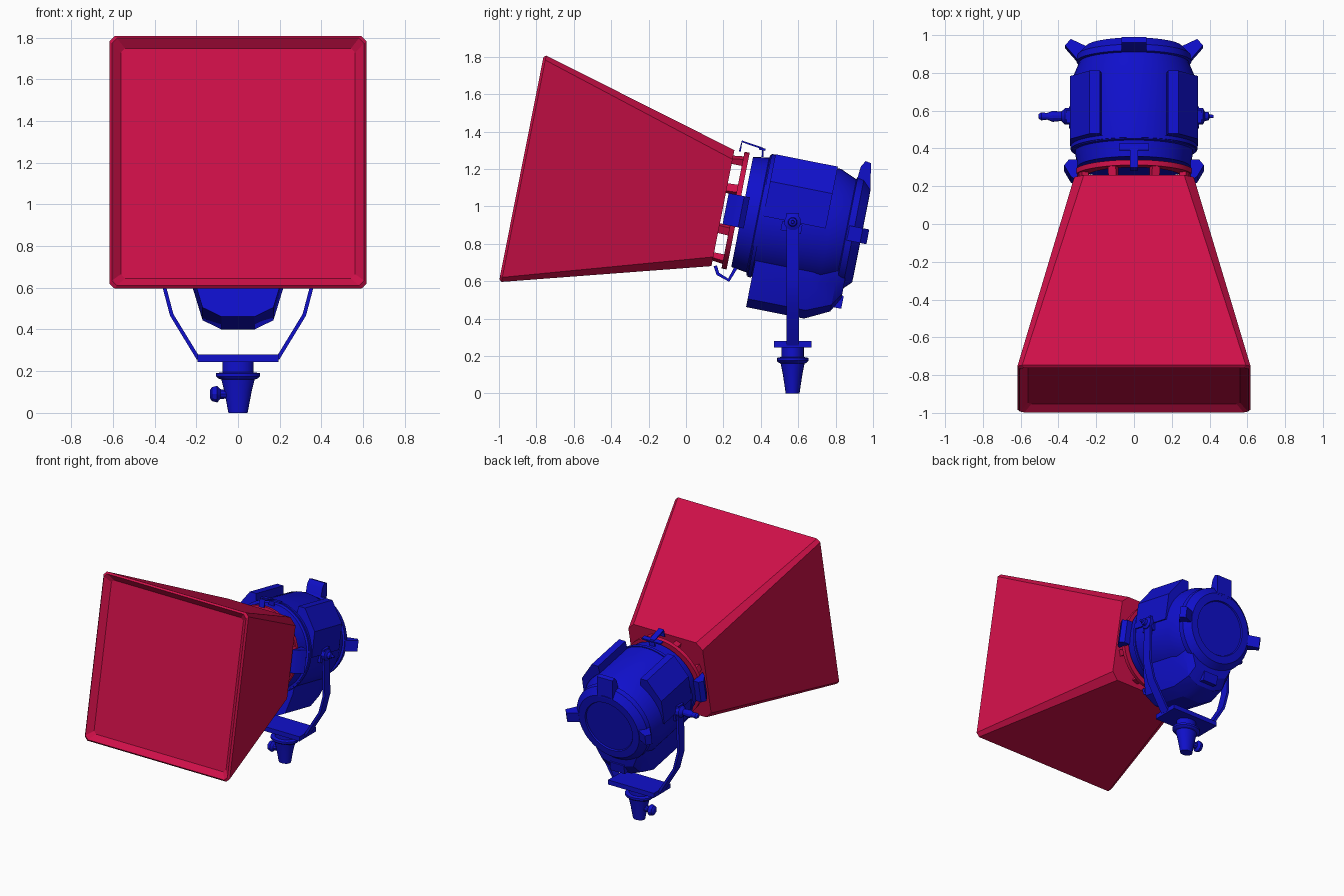
import bpy, bmesh
from math import cos, sin, pi, radians
from mathutils import Matrix, Vector

if "Cube" in bpy.data.objects:
    bpy.data.objects.remove(bpy.data.objects["Cube"])

# The lamp head is built along Y (back is +y) and then tilted about the yoke pivot
PIVOT = Vector((0, 0.57, 0.917))
HEAD = Matrix.Translation(PIVOT) @ Matrix.Rotation(radians(-11.2), 4, 'X')
WORLD = Matrix.Identity(4)
STAND = Matrix.Translation((0, 0.57, 0))


def material(name, rgb):
    m = bpy.data.materials.new(name)
    m.use_nodes = True
    m.diffuse_color = (*rgb, 1)
    m.node_tree.nodes["Principled BSDF"].inputs["Base Color"].default_value = (*rgb, 1)
    return m


RED = material("crimson", (0.62, 0.005, 0.066))
BLUE = material("deep blue", (0.005, 0.005, 0.6))
parts = []


def loft(name, rings, mat, frame=HEAD, closed=False):
    """Skin a list of point rings; cap the ends or join them into a loop."""
    bm = bmesh.new()
    loops = [[bm.verts.new(frame @ Vector(p)) for p in ring] for ring in rings]
    n = len(loops[0])
    pairs = list(zip(loops, loops[1:]))
    if closed:
        pairs.append((loops[-1], loops[0]))
    else:
        bm.faces.new(loops[0])
        bm.faces.new(loops[-1])
    for a, b in pairs:
        for i in range(n):
            j = (i + 1) % n
            bm.faces.new((a[i], a[j], b[j], b[i]))
    bmesh.ops.recalc_face_normals(bm, faces=bm.faces)
    mesh = bpy.data.meshes.new(name)
    bm.to_mesh(mesh)
    bm.free()
    mesh.materials.append(mat)
    ob = bpy.data.objects.new(name, mesh)
    bpy.context.collection.objects.link(ob)
    parts.append(ob)
    return ob


def lathe(name, profile, mat, axis='Y', frame=HEAD, seg=40, closed=False):
    """Turn (distance, radius) points round an axis."""
    place = {'X': lambda d, a, b: (d, a, b),
             'Y': lambda d, a, b: (a, d, b),
             'Z': lambda d, a, b: (a, b, d)}[axis]
    rings = [[place(d, r * cos(2 * pi * i / seg), r * sin(2 * pi * i / seg))
              for i in range(seg)] for d, r in profile]
    return loft(name, rings, mat, frame, closed)


def box(name, centre, size, mat, frame=HEAD):
    x, y, z = centre
    a, b, c = (s / 2 for s in size)
    rings = [[(x - a, y - b, h), (x + a, y - b, h), (x + a, y + b, h), (x - a, y + b, h)]
             for h in (z - c, z + c)]
    return loft(name, rings, mat, frame)


def radial(name, poly, half, angle, mat):
    """Extrude a (depth, radius) outline sideways, turned round the head axis."""
    rings = [[(w, d, r) for d, r in poly] for w in (-half, half)]
    return loft(name, rings, mat, HEAD @ Matrix.Rotation(angle, 4, 'Y'))


def strip(path, t):
    """Outline of a thin bent strip following a 2D path."""
    pts = [Vector(p) for p in path]
    left, right = [], []
    for i, p in enumerate(pts):
        d = (pts[min(i + 1, len(pts) - 1)] - pts[max(i - 1, 0)]).normalized()
        n = Vector((-d.y, d.x)) * t / 2
        left.append(p + n)
        right.append(p - n)
    return left, right


def bent(name, path, t, half, mat, frame, place):
    left, right = strip(path, t)
    rings = [[place(*a, -half), place(*b, -half), place(*b, half), place(*a, half)]
             for a, b in zip(left, right)]
    return loft(name, rings, mat, frame)


# Softbox with a recessed front screen
def square(d, h, c):
    k = h - c
    return [(x, d, z) for x, z in ((h, -k), (h, k), (k, h), (-k, h),
                                   (-h, k), (-h, -k), (-k, -h), (k, -h))]


loft("softbox", [square(-0.38, 0.316, 0.05), square(-1.465, 0.617, 0.025),
                 square(-1.478, 0.605, 0.025), square(-1.44, 0.562, 0.02)], RED)

# Mounting ring and its posts
lathe("mounting_ring", [(-0.325, 0.25), (-0.325, 0.318), (-0.297, 0.318), (-0.297, 0.25)],
      RED, closed=True)
for i in range(8):
    radial("ring_post", [(-0.385, 0.27), (-0.385, 0.3), (-0.31, 0.31), (-0.31, 0.27)],
           0.022, pi / 8 + i * pi / 4, RED)

# Lamp housing with rear cap
lathe("housing", [(-0.275, 0.27), (-0.275, 0.3), (-0.19, 0.313), (-0.185, 0.328),
                  (0.2, 0.328), (0.29, 0.29), (0.295, 0.305), (0.33, 0.3),
                  (0.375, 0.255), (0.376, 0.2), (0.366, 0.195)], BLUE, seg=48)
lathe("front_band", [(-0.18, 0.32), (-0.18, 0.335), (-0.16, 0.335), (-0.16, 0.32)],
      BLUE, seg=48, closed=True)

# Raised vent housings on the upper sides
for side in (1, -1):
    shape = [(0.1, 0.2), (0.17, 0.25), (0.18, 0.337), (0.235, 0.337),
             (0.338, 0.19), (0.338, 0), (0.25, 0)]
    loft("vent_housing", [[(side * x, d, z) for x, z in shape] for d in (-0.16, 0.18)], BLUE)


# Lower housing, tapering to the back
def lower(d, width, drop):
    half = [(0.225, -0.2), (0.215, -0.3), (0.17, -0.45), (0.08, -0.495)]
    pts = half + [(-x, z) for x, z in reversed(half)]
    return [(x * width, d, -0.2 + (z + 0.2) * drop) for x, z in pts]


loft("lower_housing", [lower(-0.156, 1, 1), lower(0.16, 1, 1),
                       lower(0.29, 0.9, 0.78), lower(0.335, 0.8, 0.5)], BLUE)
box("rear_socket", (0, 0.3, -0.37), (0.12, 0.09, 0.07), BLUE)

# Rear lugs
side_lug = [(0.29, 0.24), (0.3, 0.3), (0.375, 0.365), (0.41, 0.335), (0.365, 0.24)]
top_lug = [(0.29, 0.24), (0.3, 0.36), (0.32, 0.395), (0.35, 0.39), (0.376, 0.24)]
radial("top_lug", top_lug, 0.065, 0, BLUE)
for a in (pi / 2, -pi / 2):
    radial("side_lug", side_lug, 0.04, a, BLUE)

# Front clips
for a in (pi / 2, -pi / 2):
    radial("side_clip", [(-0.365, 0.3), (-0.34, 0.335), (-0.28, 0.37), (-0.25, 0.345),
                         (-0.25, 0.3)], 0.085, a, BLUE)
by_depth = lambda d, r, w: (w, d, r)
bent("top_clip", [(-0.35, 0.315), (-0.349, 0.37), (-0.233, 0.354), (-0.225, 0.31)],
     0.01, 0.022, BLUE, HEAD, by_depth)
box("top_clip_bar", (0, -0.235, 0.35), (0.16, 0.035, 0.012), BLUE)
bent("bottom_clip", [(-0.36, -0.31), (-0.338, -0.35), (-0.275, -0.372), (-0.25, -0.3)],
     0.018, 0.05, BLUE, HEAD, by_depth)

# Yoke arms and base plate
for side in (1, -1):
    bent("yoke_arm", [(0.348, 0.965), (0.355, 0.61), (0.318, 0.47), (0.19, 0.26)],
         0.018, 0.034, BLUE, STAND, lambda x, z, w: (side * x, w, z))
box("yoke_base", (0, 0, 0.262), (0.39, 0.2, 0.035), BLUE, STAND)

# Pivot bolts and tilt handle
lathe("pivot_bolt", [(0.31, 0.045), (0.365, 0.045), (0.375, 0.025), (0.395, 0.022),
                     (0.4, 0.01), (0.42, 0.008)], BLUE, 'X', seg=12)
lathe("tilt_handle", [(-0.31, 0.045), (-0.365, 0.045), (-0.385, 0.025), (-0.43, 0.03),
                      (-0.46, 0.018), (-0.49, 0.022), (-0.505, 0.012)], BLUE, 'X', seg=12)
for side in (1, -1):
    box("pivot_plate", (side * 0.335, 0, -0.03), (0.02, 0.11, 0.05), BLUE)

# Stand spigot with collar and locking knob
SPIGOT = STAND @ Matrix.Diagonal((1, 0.8, 1, 1))
lathe("spigot", [(0, 0.046), (0.1, 0.065), (0.16, 0.08), (0.165, 0.095), (0.175, 0.106),
                 (0.19, 0.106), (0.195, 0.075), (0.25, 0.075)], BLUE, 'Z', SPIGOT, 20)
lathe("lock_knob", [(-0.135, 0.02), (-0.125, 0.035), (-0.1, 0.042), (-0.085, 0.025),
                    (-0.03, 0.02)], BLUE, 'X',
      STAND @ Matrix.Translation((0, 0, 0.09)), 10)

# Smooth the curved faces and keep the edges sharp
bpy.ops.object.select_all(action='DESELECT')
for ob in parts:
    ob.select_set(True)
bpy.context.view_layer.objects.active = parts[0]
bpy.ops.object.shade_smooth_by_angle(angle=radians(25))
